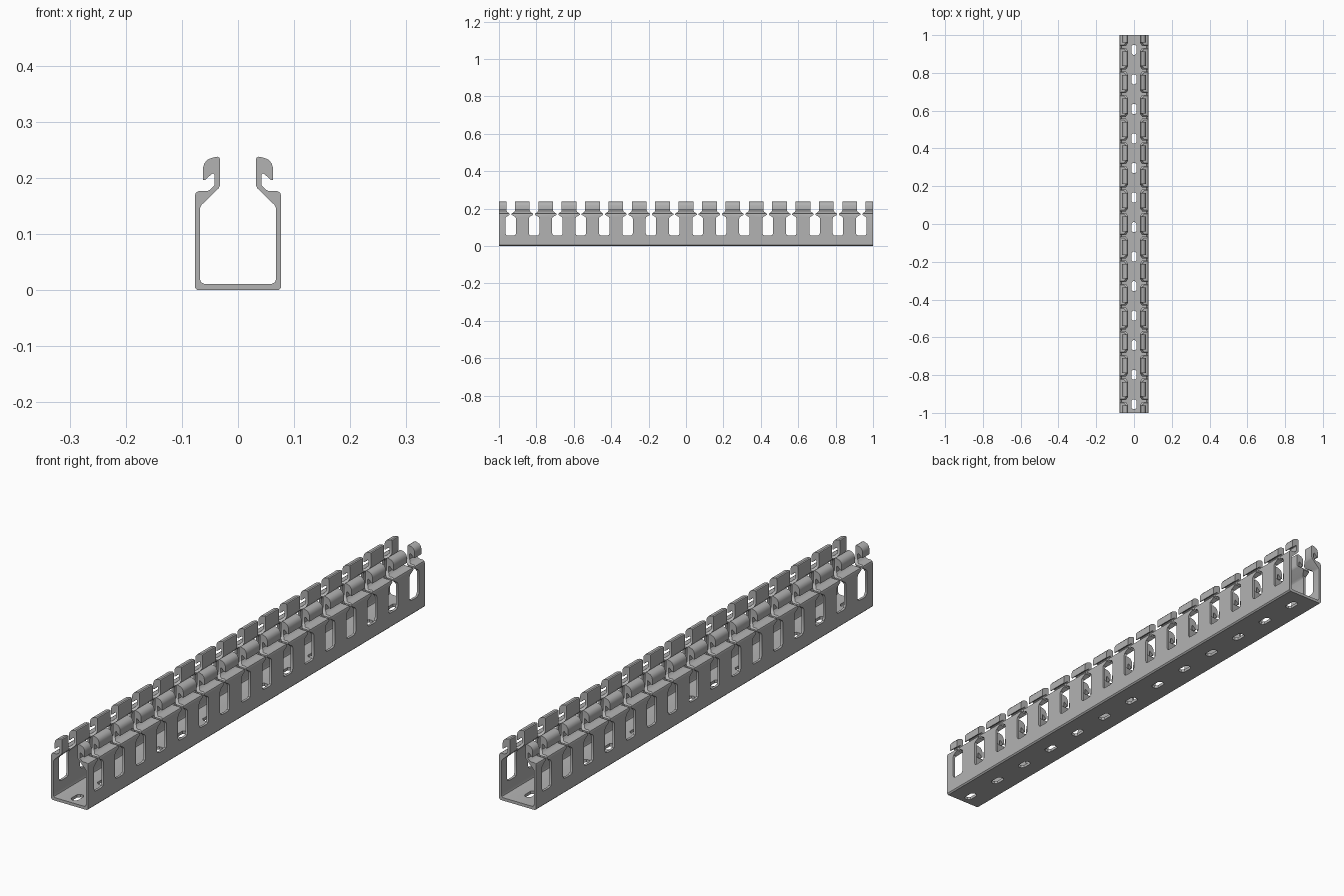
import bpy, bmesh
from math import radians

if "Cube" in bpy.data.objects:
    bpy.data.objects.remove(bpy.data.objects["Cube"], do_unlink=True)

# Single grey plastic
grey = bpy.data.materials.new("grey_plastic")
grey.use_nodes = True
colour = (0.45, 0.45, 0.45, 1)
grey.diffuse_color = colour
grey.node_tree.nodes["Principled BSDF"].inputs["Base Color"].default_value = colour


def prism(bm, points, vector):
    """Closed solid made by sweeping a polygon along a vector."""
    face = bm.faces.new([bm.verts.new(p) for p in points])
    ext = bmesh.ops.extrude_face_region(bm, geom=[face], use_keep_orig=True)
    moved = [v for v in ext["geom"] if isinstance(v, bmesh.types.BMVert)]
    bmesh.ops.translate(bm, verts=moved, vec=vector)


def make_object(name, bm):
    bmesh.ops.recalc_face_normals(bm, faces=bm.faces)
    mesh = bpy.data.meshes.new(name)
    bm.to_mesh(mesh)
    bm.free()
    mesh.materials.append(grey)
    obj = bpy.data.objects.new(name, mesh)
    bpy.context.collection.objects.link(obj)
    return obj


# Channel cross-section: outer skin from the base up to the hooked lip, then the inner skin down
half = [
    (0.072, 0), (0.077, 0.005), (0.077, 0.168), (0.075, 0.174), (0.069, 0.177),
    (0.054, 0.177), (0.050, 0.179), (0.042, 0.187), (0.042, 0.206), (0.044, 0.208),
    (0.047, 0.207), (0.059, 0.196), (0.0625, 0.196), (0.0625, 0.218), (0.060, 0.226),
    (0.054, 0.233), (0.046, 0.236), (0.037, 0.238), (0.033, 0.236), (0.032, 0.233),
    (0.032, 0.187), (0.035, 0.181), (0.065, 0.152), (0.068, 0.146), (0.068, 0.020),
    (0.066, 0.014), (0.060, 0.011),
]
outline = half + [(-x, z) for x, z in reversed(half)]
bm = bmesh.new()
prism(bm, [(x, -1, z) for x, z in outline], (0, 2, 0))
channel = make_object("slotted_channel", bm)

# Side slots: a tall opening, a narrow neck and a wide gap between the lips
slot_half = [
    (0.016, 0.056), (0.024, 0.059), (0.028, 0.067), (0.028, 0.148), (0.025, 0.155),
    (0.005, 0.167), (0.005, 0.173), (0.019, 0.183), (0.023, 0.190), (0.023, 0.300),
]
slot = slot_half + [(-y, z) for y, z in reversed(slot_half)]
bm = bmesh.new()
for i in range(16):
    centre = -0.9375 + 0.125 * i
    prism(bm, [(-0.2, centre + y, z) for y, z in slot], (0.4, 0, 0))

# Mounting holes along the floor
hole = [(0.006, 0.026), (0.014, 0.018), (0.014, -0.018), (0.006, -0.026)]
hole += [(-x, y) for x, y in reversed(hole)]
for i in range(13):
    centre = -0.954 + 0.1563 * i
    prism(bm, [(x, centre + y, -0.02) for x, y in hole], (0, 0, 0.05))
cutter = make_object("slot_cutter", bm)
cutter.hide_render = True

# Cut the openings and discard the cutter
cut = channel.modifiers.new("openings", "BOOLEAN")
cut.operation = "DIFFERENCE"
cut.solver = "EXACT"
cut.object = cutter
bpy.context.view_layer.objects.active = channel
channel.select_set(True)
bpy.ops.object.modifier_apply(modifier=cut.name)
bpy.data.objects.remove(cutter, do_unlink=True)
bpy.ops.object.shade_smooth_by_angle(angle=radians(30))
